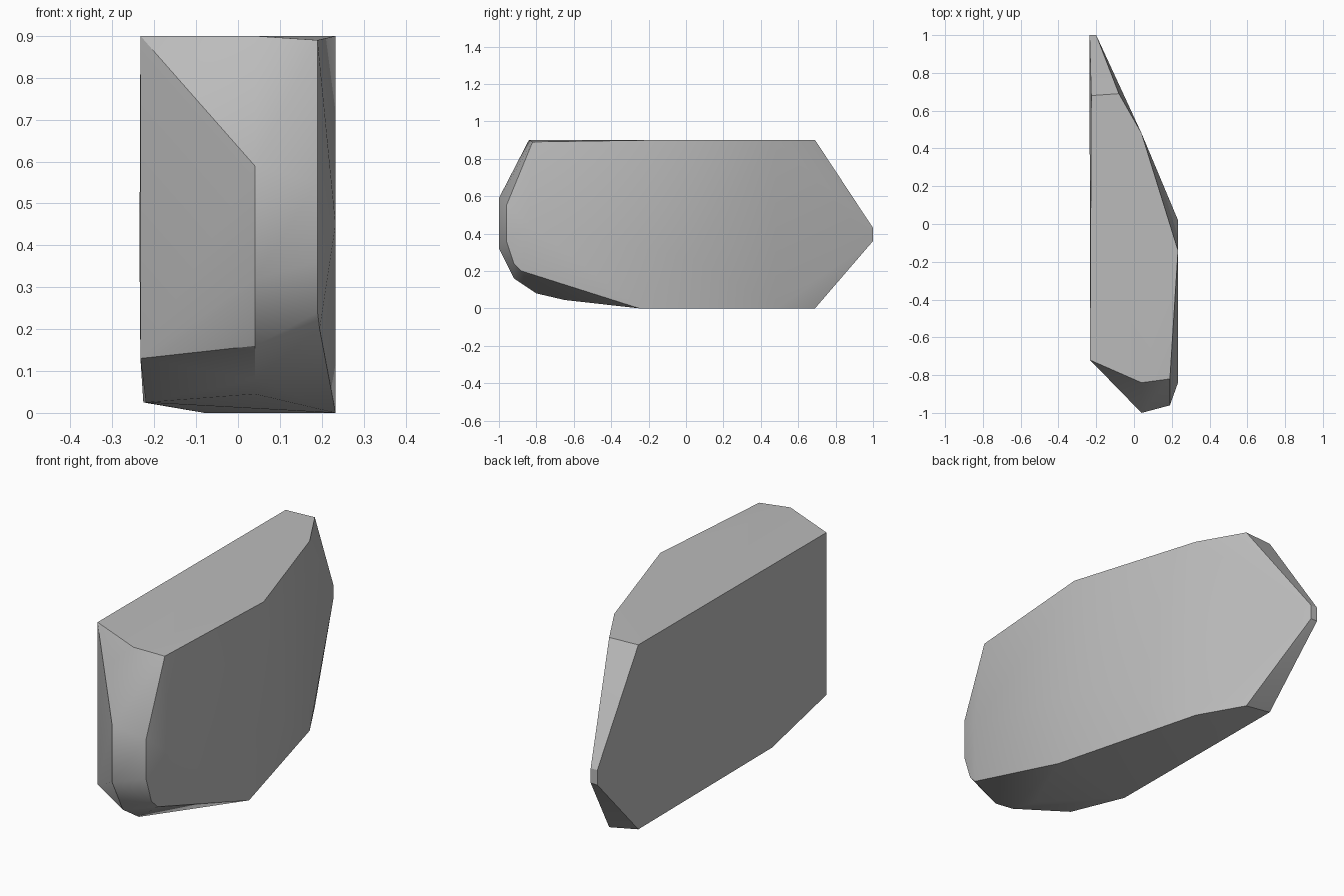
import bpy
import bmesh
import math

cube = bpy.data.objects.get("Cube")
if cube:
    bpy.data.objects.remove(cube, do_unlink=True)


def make_material(name, value):
    material = bpy.data.materials.new(name)
    material.use_nodes = True
    color = (value, value, value, 1)
    material.diffuse_color = color
    shader = material.node_tree.nodes["Principled BSDF"]
    shader.inputs["Base Color"].default_value = color
    shader.inputs["Roughness"].default_value = 0.8
    return material


def upright_edge(x, y, low, high):
    """Lower and upper corner of one upright edge of the rock."""
    return [(x, y, low), (x, y, high)]


corners = []

# Flat left-hand wall and the narrow blade at the back
corners += upright_edge(-.233, -.72, .13, .9)
corners += upright_edge(-.226, .68, .025, .9)
corners += upright_edge(-.235, 1, .36, .43)
corners += upright_edge(-.2, 1, .36, .43)

# Tapering rear flank
corners += upright_edge(-.08, .69, 0, .9)
corners += upright_edge(.04, .48, 0, .9)

# Blunt nose
corners += upright_edge(.04, -1, .32, .59)
corners += upright_edge(.19, -.96, .36, .55)

# Chamfered upper rim
corners += [(.04, -.84, .9), (.19, -.82, .89), (.233, -.14, .9)]

# Bulging flank
corners += [(.233, .02, .27), (.233, -.84, .45), (.233, -.25, 0)]

# Rounded underside of the nose
for y, z in ((-.92, .16), (-.8, .08), (-.65, .045)):
    corners.append((.04, y, z))
corners += [(.19, -.92, .24), (.195, -.88, .2), (-.22, -.33, .025)]

# Wrap all corners in a single faceted stone
bm = bmesh.new()
for corner in corners:
    bm.verts.new(corner)
hull = bmesh.ops.convex_hull(bm, input=bm.verts[:])
loose = [v for v in bm.verts if not v.link_faces]
bmesh.ops.delete(bm, geom=loose, context="VERTS")
bmesh.ops.recalc_face_normals(bm, faces=bm.faces[:])

mesh = bpy.data.meshes.new("rock_slab")
bm.to_mesh(mesh)
bm.free()
mesh.materials.append(make_material("stone_grey", .5))

rock = bpy.data.objects.new("rock_slab", mesh)
bpy.context.collection.objects.link(rock)

# Soft facets with crisp main edges
bpy.ops.object.select_all(action="DESELECT")
rock.select_set(True)
bpy.context.view_layer.objects.active = rock
bpy.ops.object.shade_smooth_by_angle(angle=math.radians(30))
